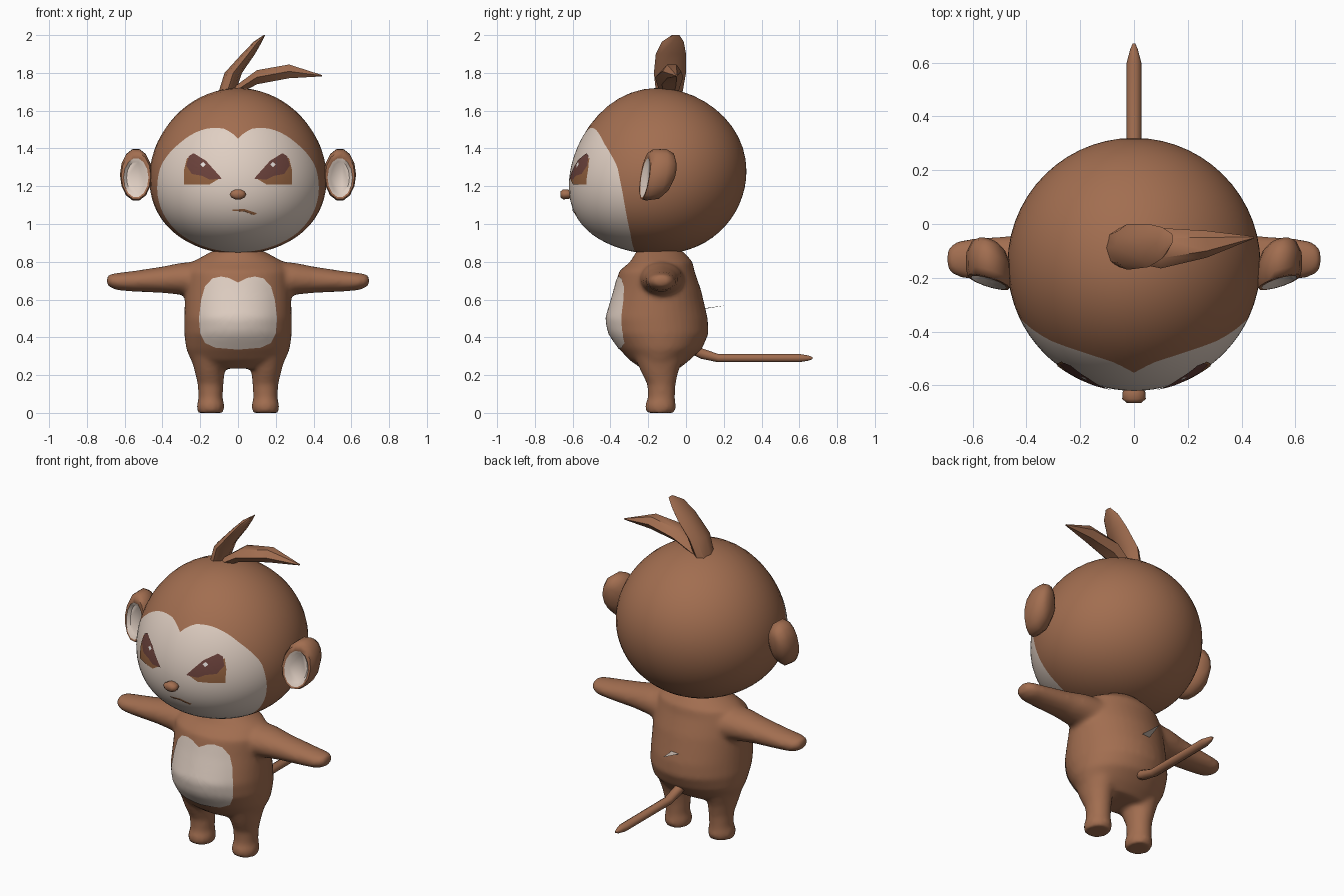
import bpy, bmesh
from math import sin, cos, asin, pi, radians, degrees
from mathutils import Vector
from mathutils.bvhtree import BVHTree

cube = bpy.data.objects.get("Cube")
if cube:
    bpy.data.objects.remove(cube, do_unlink=True)


def material(name, rgb):
    m = bpy.data.materials.new(name)
    m.use_nodes = True
    m.diffuse_color = (*rgb, 1)
    bsdf = m.node_tree.nodes["Principled BSDF"]
    bsdf.inputs["Base Color"].default_value = (*rgb, 1)
    bsdf.inputs["Roughness"].default_value = 0.8
    return m


FUR = material("brown fur", (0.36, 0.155, 0.08))
SKIN = material("cream skin", (0.74, 0.62, 0.54))
IRIS = material("iris brown", (0.29, 0.12, 0.05))
DARK = material("dark eye brown", (0.15, 0.055, 0.045))
GLINT = material("eye glint", (0.85, 0.8, 0.77))


def finish(name, bm, mats, angle=180):
    bmesh.ops.recalc_face_normals(bm, faces=bm.faces)
    me = bpy.data.meshes.new(name)
    bm.to_mesh(me)
    bm.free()
    for m in mats:
        me.materials.append(m)
    me.shade_smooth()
    if angle < 180:
        me.set_sharp_from_angle(angle=radians(angle))
    ob = bpy.data.objects.new(name, me)
    bpy.context.collection.objects.link(ob)
    return ob


def tube(bm, axis, stations, sides=24, flip=1, inner_from=99):
    """Loft ellipses (x, y, z, radius a, radius b) lying across the given axis."""
    u, v = {"X": ((0, 1, 0), (0, 0, 1)), "Y": ((1, 0, 0), (0, 0, 1)),
            "Z": ((1, 0, 0), (0, 1, 0))}[axis]
    u, v = Vector(u), Vector(v)
    rings = []
    for x, y, z, a, b in stations:
        c = Vector((x * flip, y, z))
        rings.append([bm.verts.new(c + u * a * cos(2 * pi * k / sides) + v * b * sin(2 * pi * k / sides))
                      for k in range(sides)])
    for i, (r, s) in enumerate(zip(rings, rings[1:])):
        for k in range(sides):
            n = (k + 1) % sides
            f = bm.faces.new((r[k], r[n], s[n], s[k]))
            f.material_index = int(i >= inner_from)
    bm.faces.new(rings[0])
    bm.faces.new(rings[-1]).material_index = int(inner_from < 99)


# Head: rings around the muzzle, with one ring following the edge of the face
EDGE = ((-90, 76), (-45, 72), (-10, 67), (12, 63), (34, 53), (59, 45), (76, 39), (90, 31))


def face_edge(t):
    e = degrees(asin(max(-1, min(1, sin(t)))))
    for (a, p), (b, q) in zip(EDGE, EDGE[1:]):
        if e <= b + 1e-6:
            return radians(p + (q - p) * (e - a) / (b - a))
    return radians(EDGE[-1][1])


def head_point(p, t):
    nx, ny, nz = sin(p) * cos(t), -cos(p), sin(p) * sin(t)
    droop = 0.04 * (1 - ny) * (1 - nz * nz)
    return Vector((0.47 * nx, -0.15 + 0.47 * ny, 1.28 + 0.44 * nz - droop))


SEG, FACE, BACK = 72, 14, 18
bm = bmesh.new()
rings = []
for j in range(1, FACE + BACK):
    ring = []
    for k in range(SEG):
        t = 2 * pi * k / SEG
        e = face_edge(t)
        p = e * j / FACE if j <= FACE else e + (pi - e) * (j - FACE) / BACK
        ring.append(bm.verts.new(head_point(p, t)))
    rings.append(ring)
front, rear = bm.verts.new(head_point(0, 0)), bm.verts.new(head_point(pi, 0))
for k in range(SEG):
    n = (k + 1) % SEG
    bm.faces.new((front, rings[0][k], rings[0][n])).material_index = 1
    bm.faces.new((rear, rings[-1][n], rings[-1][k]))
    for j, (r, s) in enumerate(zip(rings, rings[1:])):
        bm.faces.new((r[k], s[k], s[n], r[n])).material_index = int(j < FACE - 1)
head = finish("head", bm, [FUR, SKIN])

# Body: torso, arms and legs fused into one soft skin
bm = bmesh.new()
tube(bm, "Z", [(0, -0.135, 0.235, 0.2, 0.1), (0, -0.14, 0.28, 0.25, 0.16),
               (0, -0.135, 0.34, 0.275, 0.22), (0, -0.145, 0.42, 0.285, 0.265),
               (0, -0.155, 0.5, 0.285, 0.27), (0, -0.15, 0.65, 0.28, 0.23),
               (0, -0.155, 0.75, 0.275, 0.2), (0, -0.13, 0.8, 0.24, 0.165),
               (0, -0.14, 0.86, 0.13, 0.12)], 40)
for s in (1, -1):
    tube(bm, "X", [(0.12, -0.13, 0.7, 0.13, 0.11), (0.3, -0.13, 0.71, 0.11, 0.085),
                   (0.4, -0.13, 0.705, 0.092, 0.07), (0.55, -0.13, 0.697, 0.08, 0.055),
                   (0.64, -0.13, 0.695, 0.072, 0.046), (0.68, -0.13, 0.7, 0.055, 0.035),
                   (0.695, -0.13, 0.7, 0.03, 0.02)], flip=s)
    tube(bm, "Z", [(0.145, -0.135, 0, 0.068, 0.075), (0.145, -0.135, 0.03, 0.075, 0.083),
                   (0.145, -0.135, 0.05, 0.072, 0.08), (0.145, -0.13, 0.075, 0.064, 0.072),
                   (0.145, -0.13, 0.15, 0.068, 0.075), (0.15, -0.14, 0.22, 0.08, 0.1),
                   (0.15, -0.14, 0.34, 0.11, 0.15)], flip=s)
body = finish("body", bm, [FUR])
mod = body.modifiers.new("fuse", "REMESH")
mod.mode = "VOXEL"
mod.voxel_size = 0.014
mod.use_smooth_shade = True
mod = body.modifiers.new("soften", "SMOOTH")
mod.factor = 0.5
mod.iterations = 7

# Ears: rounded shells with a hollow cream front, tilted a little outward
for side, s in (("left", 1), ("right", -1)):
    bm = bmesh.new()
    tube(bm, "Y", [(0.54, -0.065, 1.28, 0.035, 0.05), (0.54, -0.085, 1.275, 0.062, 0.1),
                   (0.54, -0.13, 1.265, 0.083, 0.135), (0.54, -0.19, 1.26, 0.085, 0.138),
                   (0.54, -0.215, 1.255, 0.078, 0.125), (0.54, -0.215, 1.245, 0.066, 0.104),
                   (0.54, -0.195, 1.245, 0.05, 0.085)], 14, s, 5)
    for v in bm.verts:
        v.co.y += (v.co.x * s - 0.54) * 0.3 + (v.co.z - 1.26) * 0.15
    finish(side + "_ear", bm, [FUR, SKIN], 50)

# Hair tufts
bm = bmesh.new()
tube(bm, "Z", [(-0.07, -0.09, 1.66, 0.045, 0.065), (-0.025, -0.085, 1.8, 0.046, 0.085),
               (0.055, -0.08, 1.9, 0.035, 0.08), (0.105, -0.07, 1.965, 0.022, 0.058),
               (0.14, -0.055, 2.0, 0.004, 0.02)], 8)
finish("upright_tuft", bm, [FUR], 40)
bm = bmesh.new()
tube(bm, "X", [(-0.02, -0.09, 1.70, 0.05, 0.03), (0.1, -0.09, 1.777, 0.075, 0.043),
               (0.27, -0.075, 1.808, 0.05, 0.042), (0.445, -0.05, 1.785, 0.004, 0.004)], 6)
finish("side_tuft", bm, [FUR], 40)

# Tail
bm = bmesh.new()
tube(bm, "Y", [(0, 0.02, 0.35, 0.03, 0.035), (0, 0.08, 0.315, 0.028, 0.03),
               (0, 0.17, 0.29, 0.028, 0.023), (0, 0.6, 0.29, 0.027, 0.023),
               (0, 0.65, 0.29, 0.014, 0.014), (0, 0.67, 0.29, 0.005, 0.005)], 10)
finish("tail", bm, [FUR], 50)

# Nose
bm = bmesh.new()
tube(bm, "Y", [(0, -0.59, 1.158, 0.025, 0.018), (0, -0.625, 1.157, 0.042, 0.026),
               (0, -0.65, 1.157, 0.044, 0.028), (0, -0.665, 1.157, 0.026, 0.016)], 10)
finish("nose", bm, [FUR], 60)

# Small loose flake on the back
bm = bmesh.new()
bm.faces.new([bm.verts.new(c) for c in ((-0.03, 0.08, 0.548), (0.03, 0.08, 0.552), (0, 0.22, 0.57))])
finish("back_flake", bm, [SKIN])

# Painted details: thin outlines laid onto the surface from the front
deps = bpy.context.evaluated_depsgraph_get()
TREES = {ob: BVHTree.FromObject(ob, deps) for ob in (head, body)}


def decal(name, target, outline, mat, lift=0.004, flip=1, steps=6, layers=8):
    pts = [Vector((x * flip, z)) for x, z in outline]
    edge = [a.lerp(b, i / steps) for a, b in zip(pts, pts[1:] + pts[:1]) for i in range(steps)]
    mid = sum(edge, Vector((0, 0))) / len(edge)
    bm = bmesh.new()

    def drop(q):
        hit = TREES[target].ray_cast(Vector((q.x, -2, q.y)), Vector((0, 1, 0)))[0]
        return bm.verts.new((q.x, (hit.y if hit else -0.2) - lift, q.y))

    centre = drop(mid)
    rows = [[drop(mid.lerp(q, j / layers)) for q in edge] for j in range(1, layers + 1)]
    for k in range(len(edge)):
        n = (k + 1) % len(edge)
        bm.faces.new((centre, rows[0][k], rows[0][n]))
        for r, s in zip(rows, rows[1:]):
            bm.faces.new((r[k], s[k], s[n], r[n]))
    ob = finish(name, bm, [mat])
    if sum((p.normal.y for p in ob.data.polygons)) > 0:
        ob.data.flip_normals()


half = [(0.05, 0.715), (0.09, 0.722), (0.135, 0.712), (0.175, 0.67), (0.195, 0.6), (0.207, 0.5),
        (0.2, 0.42), (0.175, 0.37), (0.12, 0.345)]
decal("belly_patch", body, [(0, 0.69)] + half + [(0, 0.335)] + [(-x, z) for x, z in half[::-1]], SKIN)

for side, s in (("left", 1), ("right", -1)):
    decal(side + "_iris", head, [(0.27, 1.35), (0.285, 1.29), (0.285, 1.21), (0.15, 1.21),
                                 (0.1, 1.24), (0.19, 1.32)], IRIS, 0.004, s)
    decal(side + "_upper_lid", head, [(0.235, 1.375), (0.26, 1.36), (0.275, 1.31), (0.245, 1.265),
                                      (0.19, 1.255), (0.15, 1.235), (0.085, 1.24), (0.17, 1.335)],
          DARK, 0.006, s)
    decal(side + "_glint", head, [(0.17, 1.315), (0.185, 1.328), (0.2, 1.315), (0.185, 1.3)],
          GLINT, 0.008, s, 2, 2)

# Crooked mouth
decal("mouth", head, [(-0.03, 1.077), (0.035, 1.079), (0.1, 1.057), (0.085, 1.047), (0.03, 1.069),
                      (-0.03, 1.069)], IRIS, 0.005, 1, 4, 3)
